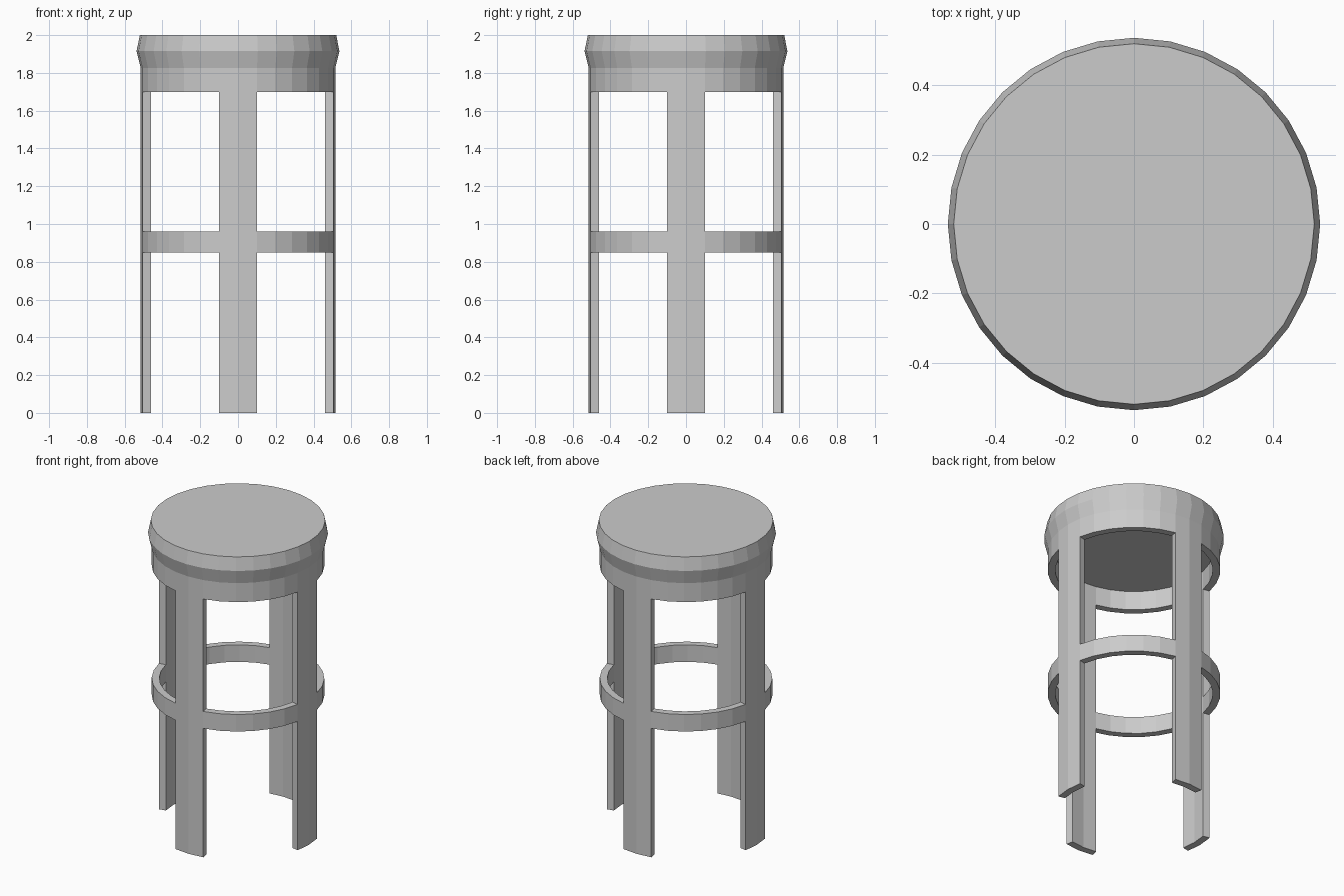
import bpy, bmesh
from math import cos, sin, pi

if "Cube" in bpy.data.objects:
    bpy.data.objects.remove(bpy.data.objects["Cube"])

SIDES = 32


def ring(bm, r, z):
    return [bm.verts.new((r * cos(2 * pi * i / SIDES), r * sin(2 * pi * i / SIDES), z))
            for i in range(SIDES)]


def lathe_wall(bm, rings, filled=lambda band, i: True):
    for band, (lo, hi) in enumerate(zip(rings, rings[1:])):
        for i in range(SIDES):
            j = (i + 1) % SIDES
            if filled(band, i):
                bm.faces.new((lo[i], lo[j], hi[j], hi[i]))


def finish(bm, name):
    bmesh.ops.recalc_face_normals(bm, faces=bm.faces[:])
    mesh = bpy.data.meshes.new(name)
    bm.to_mesh(mesh)
    bm.free()
    bpy.context.collection.objects.link(bpy.data.objects.new(name, mesh))


# Frame: four curved legs, foot ring and skirt cut from one cylindrical shell
OUTER, INNER = 0.515, 0.47
bm = bmesh.new()
levels = [ring(bm, OUTER, z) for z in (0, 0.848, 0.96, 1.70, 1.825)]
lathe_wall(bm, levels, lambda band, i: band in (1, 3) or i % 8 in (0, 7))
bmesh.ops.delete(bm, geom=[v for v in bm.verts if not v.link_faces], context='VERTS')
# Thicken the shell radially inward
new = bmesh.ops.extrude_face_region(bm, geom=bm.faces[:], use_keep_orig=True)
for v in new["geom"]:
    if isinstance(v, bmesh.types.BMVert):
        v.co.x *= INNER / OUTER
        v.co.y *= INNER / OUTER
finish(bm, "stool_frame")

# Seat: solid disc with a bulging rim
bm = bmesh.new()
rings = [ring(bm, r, z) for r, z in ((0.515, 1.825), (0.537, 1.915), (0.52, 2.0))]
lathe_wall(bm, rings)
bm.faces.new(rings[0][::-1])
bm.faces.new(rings[-1])
finish(bm, "seat")
